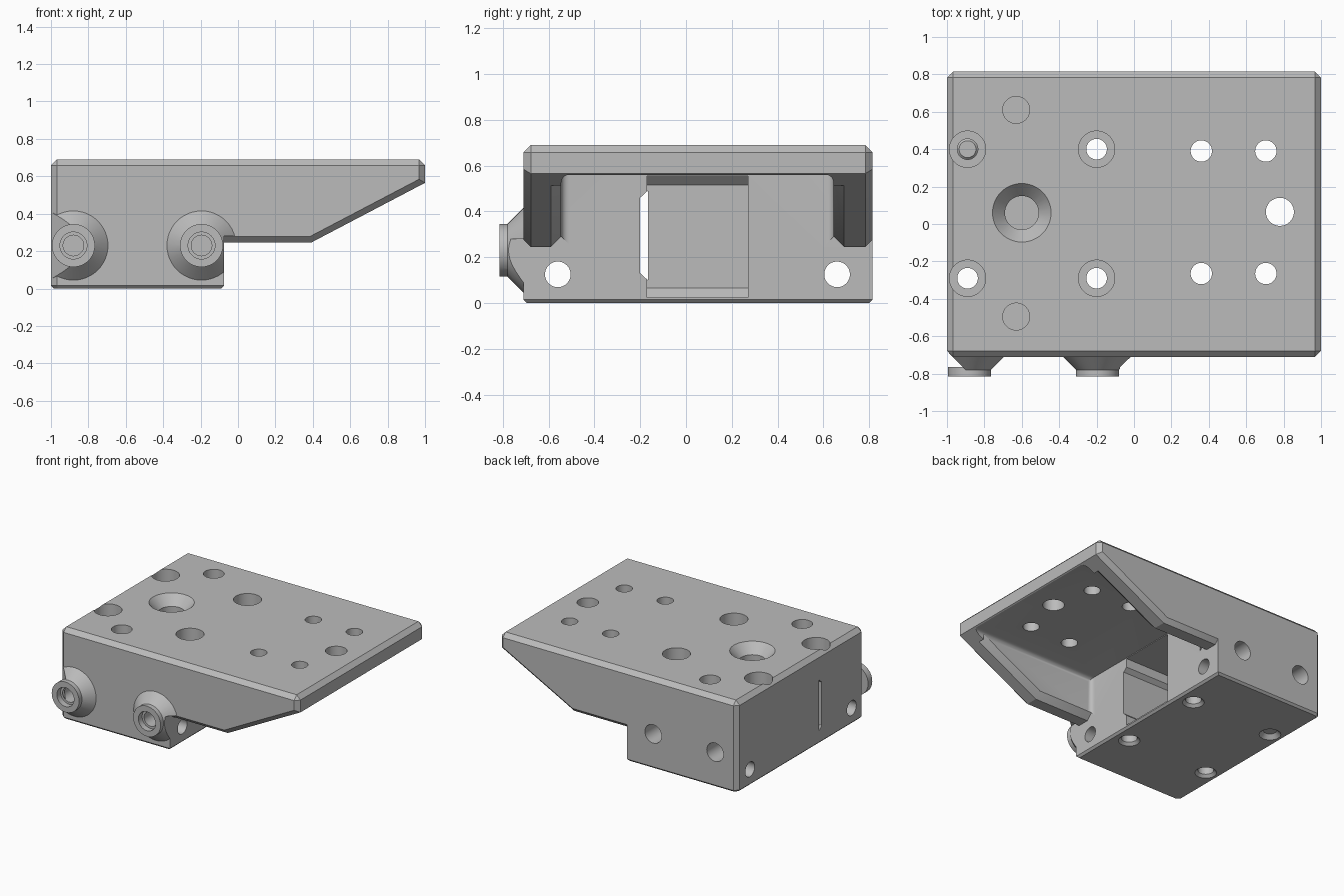
import bpy, bmesh
from math import radians
from mathutils import Vector, Matrix

cube = bpy.data.objects.get("Cube")
if cube:
    bpy.data.objects.remove(cube, do_unlink=True)

grey = bpy.data.materials.new("machined grey")
grey.use_nodes = True
tone = (0.5, 0.5, 0.5, 1)
grey.diffuse_color = tone
grey.node_tree.nodes["Principled BSDF"].inputs["Base Color"].default_value = tone

FRONT, BACK = -0.71, 0.815     # side faces of the body
STEP = -0.075                  # where the lower block ends
LEDGE = 0.245                  # underside of the wing


def finish(bm, name):
    bmesh.ops.recalc_face_normals(bm, faces=bm.faces[:])
    mesh = bpy.data.meshes.new(name)
    bm.to_mesh(mesh)
    bm.free()
    mesh.materials.append(grey)
    ob = bpy.data.objects.new(name, mesh)
    bpy.context.collection.objects.link(ob)
    return ob


def bevel(bm, rule, width, segments=1):
    """Bevel the edges whose two end points satisfy the rule."""
    edges = [e for e in bm.edges if rule(e.verts[0].co, e.verts[1].co)]
    bmesh.ops.bevel(bm, geom=edges, offset=width, segments=segments,
                    profile=0.5, affect='EDGES')


def prism(points, axis, lo, hi):
    """Extrude a 2D outline along x or y."""
    bm = bmesh.new()
    place = {'x': lambda a, b: (lo, a, b), 'y': lambda a, b: (a, lo, b)}[axis]
    face = bm.faces.new([bm.verts.new(place(*p)) for p in points])
    new = bmesh.ops.extrude_face_region(bm, geom=[face])["geom"]
    shift = Vector((hi - lo, 0, 0) if axis == 'x' else (0, hi - lo, 0))
    bmesh.ops.translate(bm, vec=shift,
                        verts=[v for v in new if isinstance(v, bmesh.types.BMVert)])
    return bm


def box(x0, x1, y0, y1, z0, z1):
    return prism([(x0, z0), (x1, z0), (x1, z1), (x0, z1)], 'y', y0, y1)


def cone(start, end, r1, r2=None, name="hole_cutter"):
    a, b = Vector(start), Vector(end)
    bm = bmesh.new()
    turn = (b - a).to_track_quat('Z', 'Y').to_matrix().to_4x4()
    bmesh.ops.create_cone(bm, cap_ends=True, segments=48, radius1=r1,
                          radius2=r1 if r2 is None else r2, depth=(b - a).length,
                          matrix=Matrix.Translation((a + b) / 2) @ turn)
    return finish(bm, name)


def combine(target, other, operation='DIFFERENCE'):
    mod = target.modifiers.new("shape", 'BOOLEAN')
    mod.operation, mod.object, mod.solver = operation, other, 'EXACT'
    bpy.context.view_layer.objects.active = target
    bpy.ops.object.modifier_apply(modifier=mod.name)
    bpy.data.objects.remove(other, do_unlink=True)


def near(v, w):
    return abs(v - w) < 1e-4


def both(a, b, i, value):
    return near(a[i], value) and near(b[i], value)


# Lower block with chamfered top, back corners and base
bm = box(-1, STEP, FRONT, BACK, 0, 0.69)
bevel(bm, lambda a, b: (both(a, b, 2, 0.69) and not both(a, b, 0, STEP))
      or (both(a, b, 0, -1) and not near(a.z, b.z)), 0.032)
bevel(bm, lambda a, b: both(a, b, 2, 0), 0.015)
body = finish(bm, "mount_body")

# Wing that reaches forward and tapers to a thin end
bm = prism([(-0.3, LEDGE), (0.39, LEDGE), (1, 0.565), (1, 0.69), (-0.3, 0.69)],
           'y', FRONT, BACK)
bevel(bm, lambda a, b: not both(a, b, 0, -0.3)
      and (near(a.y, b.y) or (both(a, b, 0, 1) and both(a, b, 2, 0.69))), 0.032)
combine(body, finish(bm, "wing"), 'UNION')

# Cavity under the wing, with rounded inner corners
bm = box(STEP, 1.3, -0.545, 0.645, -0.2, 0.56)
bevel(bm, lambda a, b: (both(a, b, 2, 0.56) and near(a.y, b.y))
      or (both(a, b, 0, STEP) and near(a.y, b.y)), 0.035, 5)
combine(body, finish(bm, "cavity_cutter"))

# Chamfer on the inner lower edge of each side wall
for y in (-0.545, 0.645):
    bm = bmesh.new()
    c = 0.045
    rings = [[bm.verts.new((x, y + dy, z + dz))
              for dy, dz in ((c, 0), (0, c), (-c, 0), (0, -c))]
             for x, z in ((STEP, LEDGE), (0.39, LEDGE), (0.9, 0.512))]
    for r, s in zip(rings, rings[1:]):
        for i in range(4):
            j = (i + 1) % 4
            bm.faces.new((r[i], r[j], s[j], s[i]))
    bm.faces.new(rings[0])
    bm.faces.new(rings[-1])
    combine(body, finish(bm, "edge_cutter"))

# Deep pocket in the block, and the slit beside it
bm = box(-0.93, 0, -0.17, 0.27, 0.025, 0.555)
bevel(bm, lambda a, b: both(a, b, 0, -0.93) and near(a.z, b.z), 0.04)
combine(body, finish(bm, "pocket_cutter"))
combine(body, finish(prism([(-0.2, 0.13), (-0.167, 0.1), (-0.167, 0.49), (-0.2, 0.46)],
                           'x', -1.2, 0), "slit_cutter"))

# Side bosses: clipped cone foot plus a short collar
for x in (-0.88, -0.195):
    foot = cone((x, FRONT + 0.02, 0.23), (x, -0.78, 0.23), 0.205, 0.115, "boss_foot")
    if x < -0.5:
        clip = prism([(-1.2, 0), (-0.8, 0), (-0.8, 1), (-1.2, 1)], 'y', -1.5, -0.5)
        for v in clip.verts:
            v.co.x = -1.2 if v.co.x < -1 else -1.68 - v.co.y
    else:
        clip = box(STEP, 0.3, -1, -0.5, -0.2, 0.28)
    combine(foot, finish(clip, "clip_cutter"))
    combine(body, foot, 'UNION')
    collar = cone((x, -0.815, 0.23), (x, -0.765, 0.23), 0.115, name="boss_collar")
    combine(body, collar, 'UNION')
    combine(body, cone((x, -0.83, 0.23), (x, -0.45, 0.23), 0.055))
    combine(body, cone((x, -0.83, 0.23), (x, -0.77, 0.23), 0.072))

# Counterbored through holes
for x in (-0.89, -0.2):
    for y in (-0.29, 0.4):
        combine(body, cone((x, y, -0.1), (x, y, 0.8), 0.055))
        combine(body, cone((x, y, 0.53), (x, y, 0.8), 0.097))
        combine(body, cone((x, y, -0.02), (x, y, 0.03), 0.095, 0.045))

# Plate holes
for x in (0.36, 0.705):
    for y in (-0.265, 0.39):
        combine(body, cone((x, y, 0.4), (x, y, 0.8), 0.057))
combine(body, cone((0.78, 0.065, 0.4), (0.78, 0.065, 0.8), 0.075))

# Countersunk hole into the pocket
combine(body, cone((-0.6, 0.06, 0.4), (-0.6, 0.06, 0.8), 0.09))
combine(body, cone((-0.6, 0.06, 0.61), (-0.6, 0.06, 0.71), 0.083, 0.175))

# Blind holes on the top and back side
for y in (-0.495, 0.61):
    combine(body, cone((-0.63, y, 0.45), (-0.63, y, 0.8), 0.072))
for x in (-0.815, -0.295):
    combine(body, cone((x, 0.6, 0.265), (x, 0.9, 0.265), 0.07))

# Long holes through the block
for y in (-0.56, 0.66):
    combine(body, cone((-1.2, y, 0.125), (0.1, y, 0.125), 0.056))

bpy.ops.object.select_all(action='DESELECT')
body.select_set(True)
bpy.context.view_layer.objects.active = body
bpy.ops.object.shade_smooth_by_angle(angle=radians(25))
